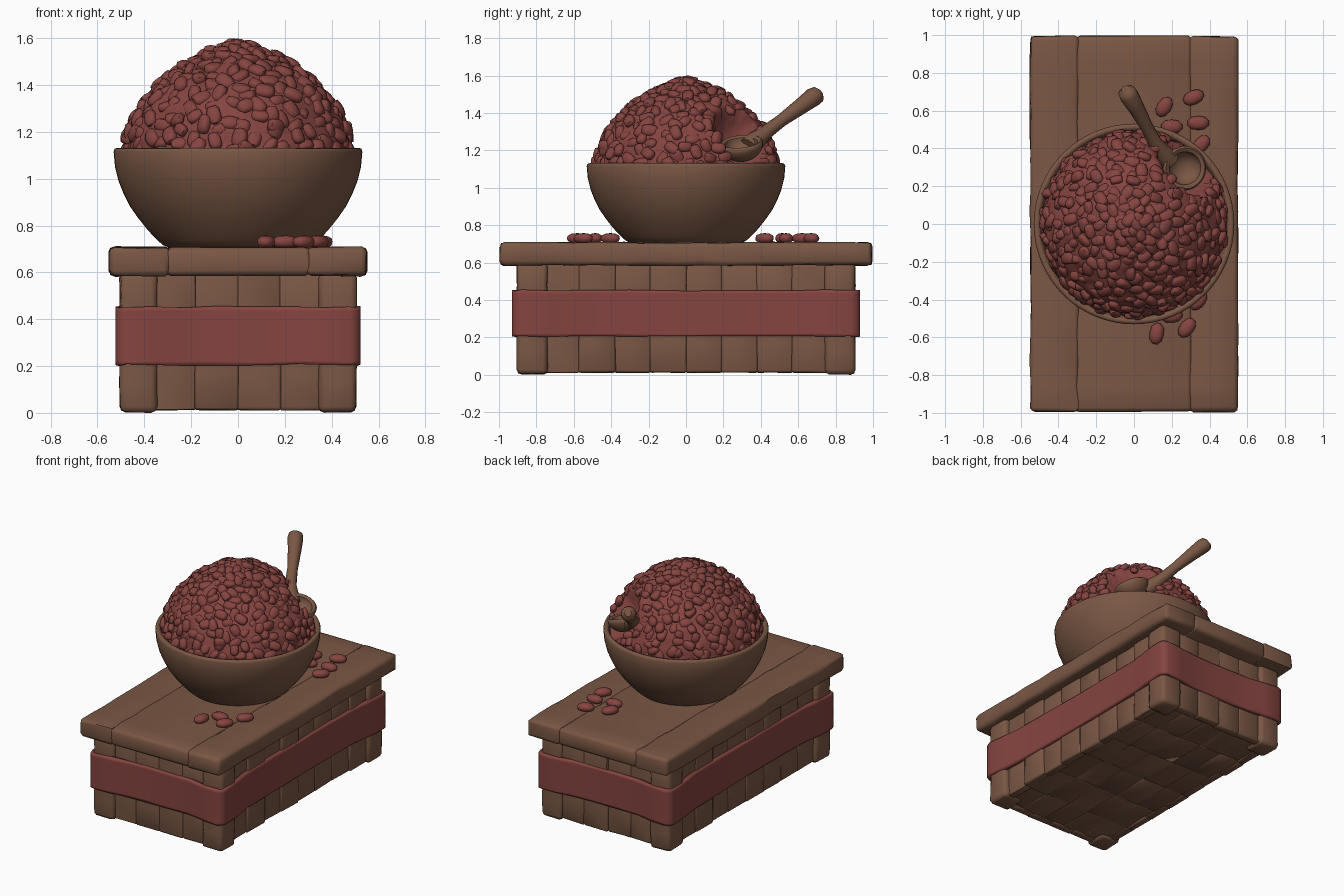
import bpy, bmesh, math, random
from mathutils import Vector, Matrix, noise

if "Cube" in bpy.data.objects:
    bpy.data.objects.remove(bpy.data.objects["Cube"])

random.seed(4)

def material(name, rgb):
    m = bpy.data.materials.new(name)
    m.diffuse_color = (*rgb, 1)
    m.use_nodes = True
    m.node_tree.nodes["Principled BSDF"].inputs["Base Color"].default_value = m.diffuse_color
    return m

WOOD = material("warm brown wood", (0.195, 0.096, 0.058))
RED = material("bean red", (0.235, 0.058, 0.051))

def finish(bm, name, mat, angle=40):
    me = bpy.data.meshes.new(name)
    bmesh.ops.recalc_face_normals(bm, faces=bm.faces)
    bm.to_mesh(me)
    bm.free()
    ob = bpy.data.objects.new(name, me)
    bpy.context.collection.objects.link(ob)
    me.materials.append(mat)
    smooth(ob, angle)
    return ob

def smooth(ob, angle=40):
    bpy.ops.object.select_all(action='DESELECT')
    ob.select_set(True)
    bpy.context.view_layer.objects.active = ob
    bpy.ops.object.shade_smooth_by_angle(angle=math.radians(angle))

def plank(name, lo, hi, bevel=0.018, cuts=0, wear=0.003):
    """Worn box: rounded edges, sliced along its length and jittered."""
    lo, hi = Vector(lo), Vector(hi)
    bm = bmesh.new()
    bmesh.ops.create_cube(bm, size=1)
    for v in bm.verts:
        v.co = Vector((v.co[i] * (hi - lo)[i] + (lo + hi)[i] / 2 for i in range(3)))
    bmesh.ops.bevel(bm, geom=bm.edges[:], offset=bevel, segments=2, profile=0.5, affect='EDGES')
    axis = max(range(3), key=lambda i: (hi - lo)[i])
    n = Vector([float(i == axis) for i in range(3)])
    for k in range(1, cuts + 1):
        bmesh.ops.bisect_plane(bm, geom=bm.verts[:] + bm.edges[:] + bm.faces[:],
                               plane_co=lo.lerp(hi, k / (cuts + 1)), plane_no=n)
    for v in bm.verts:
        v.co += Vector((random.uniform(-wear, wear) for _ in range(3)))
    return finish(bm, name, WOOD, 60)

def lathe(name, profile, segs, mat, matrix=Matrix()):
    bm = bmesh.new()
    vs = [bm.verts.new((r, 0, z)) for r, z in profile]
    es = [bm.edges.new(p) for p in zip(vs, vs[1:])]
    bmesh.ops.spin(bm, geom=vs + es, axis=(0, 0, 1), cent=(0, 0, 0),
                   angle=math.tau, steps=segs, use_merge=True)
    bmesh.ops.remove_doubles(bm, verts=bm.verts[:], dist=0.0005)
    bm.transform(matrix)
    return finish(bm, name, mat, 60)

# Table top: three long planks
for i, (a, b) in enumerate([(-0.55, -0.29), (-0.308, 0.308), (0.29, 0.55)]):
    plank(f"top_plank_{i}", (a, -0.995, 0.585), (b, 0.995, 0.708), 0.024, 14, 0.004)

# Corner legs
for sx in (-1, 1):
    for sy in (-1, 1):
        x, y = sorted((sx * 0.505, sx * 0.345)), sorted((sy * 0.905, sy * 0.74))
        plank("corner_leg", (x[0], y[0], 0.003), (x[1], y[1], 0.6), 0.025, 4)

# Upright boards on all four sides
def depth(s, d):
    d += random.uniform(-0.008, 0.008)
    return sorted((s * d, s * (d - 0.06)))

for s in (-1, 1):
    for k in range(4):
        x = -0.36 + 0.18 * k
        y = depth(s, 0.88)
        plank("end_board", (x - 0.003, y[0], 0.012), (x + 0.183, y[1], 0.6), 0.012, 3)
    for k in range(8):
        y = -0.76 + 0.19 * k
        x = depth(s, 0.475)
        plank("side_board", (x[0], y - 0.003, 0.012), (x[1], y + 0.193, 0.6), 0.012, 3)

# Underside boards
for k in range(5):
    for j in range(6):
        x, y = -0.45 + 0.18 * k, -0.86 + 0.2867 * j
        z = 0.018 + random.uniform(-0.003, 0.003)
        plank("floor_board", (x - 0.006, y - 0.006, z), (x + 0.186, y + 0.293, 0.07), 0.008)

# Cloth band: follows the legs outward and dips in along the boards
quarter = [(0.49, 0.0), (0.491, 0.3), (0.495, 0.6), (0.512, 0.73), (0.524, 0.88),
           (0.513, 0.915), (0.48, 0.931), (0.36, 0.922), (0.24, 0.902), (0.1, 0.898)]
loop = quarter + [(-x, y) for x, y in quarter[::-1]]
loop += [(x, -y) for x, y in loop[::-1] if y > 0]
bm = bmesh.new()
rows = []
for z in (0.205, 0.22, 0.33, 0.435, 0.452):
    edge = 0.004 if abs(z - 0.33) > 0.11 else 0
    rows.append([bm.verts.new((x, y, z + random.uniform(-edge, edge))) for x, y in loop])
for a, b in zip(rows, rows[1:]):
    for i in range(len(loop)):
        j = (i + 1) % len(loop)
        bm.faces.new((a[i], a[j], b[j], b[i]))
band = finish(bm, "cloth_band", RED, 50)
mod = band.modifiers.new("thickness", 'SOLIDIFY')
mod.thickness, mod.offset = 0.03, -1

# Serving bowl
lathe("bowl", [(0, 0.704), (0.29, 0.704), (0.32, 0.716), (0.345, 0.738), (0.385, 0.78), (0.425, 0.83),
               (0.46, 0.88), (0.488, 0.935), (0.51, 0.99), (0.525, 1.05), (0.531, 1.115),
               (0.527, 1.128), (0.514, 1.132), (0.498, 1.126), (0.49, 1.09), (0.48, 1.06),
               (0, 1.06)], 64, WOOD)

# Heap of beans: lumpy rounded cone with a scooped hollow beside the spoon
SCOOP, SCOOP_R = Vector((0.30, 0.325, 1.285)), 0.185
CORE = Vector((0, 0, 1.08))

def heap_point(t, p):
    r = 0.477 * math.sin(t) ** 1.36
    co = Vector((r * math.cos(p), r * math.sin(p), 1.09 + 0.472 * math.cos(t)))
    inside = False
    while (co - SCOOP).length < SCOOP_R and co.z > 1.10:
        co = co.lerp(CORE, 0.02)
        inside = True
    return co, inside

bm = bmesh.new()
N, M = 90, 34
grid = [[bm.verts.new(heap_point(math.pi / 2 * i / M, math.tau * j / N)[0])
         for j in range(N)] for i in range(1, M + 1)]
top = bm.verts.new(heap_point(0, 0)[0])
for j in range(N):
    k = (j + 1) % N
    bm.faces.new((top, grid[0][j], grid[0][k]))
    for a, b in zip(grid, grid[1:]):
        bm.faces.new((a[j], b[j], b[k], a[k]))
for v in bm.verts:
    v.co += (v.co - CORE).normalized() * (0.016 * noise.noise(v.co * 22) + 0.009)
finish(bm, "bean_heap", RED, 80)

def add_bean(bm, co, normal, spin, size, square=3.2, subdivisions=2):
    rot = normal.to_track_quat('Z', 'Y').to_matrix().to_4x4()
    m = Matrix.Translation(co) @ rot @ Matrix.Rotation(spin, 4, 'Z') @ Matrix.Diagonal((*size, 1))
    made = bmesh.ops.create_icosphere(bm, subdivisions=subdivisions, radius=1)
    for v in made["verts"]:
        # squared-off ellipsoid for a chunky bean
        c = v.co.copy()
        v.co = m @ (c / (sum(abs(a) ** square for a in c) ** (1 / square)))

bm = bmesh.new()
COUNT = 310
for i in range(COUNT):
    t = math.acos(1 - 0.97 * (i + 0.3) / COUNT) + random.uniform(-0.03, 0.03)
    p = i * 2.39996 + random.uniform(-0.08, 0.08)
    co, inside = heap_point(abs(t), p)
    if inside or (co - Vector((0.27, 0.295, 1.2))).length < 0.15:
        continue
    n = Vector((math.sin(t) * math.cos(p), math.sin(t) * math.sin(p), math.cos(t) + 0.15))
    n += Vector((random.uniform(-0.5, 0.5) for _ in range(3)))
    s = random.uniform(0.85, 1.15)
    add_bean(bm, co + n.normalized() * random.uniform(-0.006, 0.014), n,
             random.uniform(0, 6.28), (0.039 * s, 0.028 * s, 0.021 * s), 4)
finish(bm, "heap_beans", RED, 50)

# Loose beans on the table
bm = bmesh.new()
for x, y, a in [(0.12, -0.58, 1.4), (0.28, -0.55, 0.9), (0.2, -0.485, 0.1), (0.34, -0.405, 0.9),
                (0.16, 0.62, 1.0), (0.315, 0.67, 0.4), (0.34, 0.535, 0.0), (0.2, 0.515, 0.0),
                (0.355, 0.42, 0.8)]:
    add_bean(bm, Vector((x, y, 0.73)), Vector((0, 0, 1)), a, (0.058, 0.038, 0.028), 2.3)
finish(bm, "loose_beans", RED, 50)

# Spoon bowl: tilted hollow cup
tilt = Vector((0.33, -0.1, 1)).to_track_quat('Z', 'Y').to_matrix().to_4x4()
arc = [math.pi / 2 * i / 8 for i in range(9)]
cup = [(0.118 * math.sin(a), -0.1 * math.cos(a)) for a in arc] + [(0.108, 0.008)]
cup += [(0.088 * math.sin(a), -0.07 * math.cos(a)) for a in arc[::-1]]
lathe("spoon_bowl", cup, 32, WOOD, Matrix.Translation((0.27, 0.295, 1.24)) @ tilt)

# Spoon handle: tapered tube flaring at the tip
cu = bpy.data.curves.new("spoon_handle", 'CURVE')
cu.dimensions, cu.bevel_depth, cu.bevel_resolution = '3D', 1, 4
cu.use_fill_caps = True
path = [(0.19, 0.335, 1.215, 0.055), (0.155, 0.37, 1.25, 0.053), (0.115, 0.425, 1.295, 0.038),
        (0.07, 0.51, 1.36, 0.034), (0.01, 0.62, 1.44, 0.044), (-0.027, 0.68, 1.485, 0.051),
        (-0.041, 0.705, 1.50, 0.046), (-0.048, 0.718, 1.51, 0.022)]
sp = cu.splines.new('POLY')
sp.points.add(len(path) - 1)
for pt, (x, y, z, r) in zip(sp.points, path):
    pt.co, pt.radius = (x, y, z, 1), r
handle = bpy.data.objects.new("spoon_handle", cu)
bpy.context.collection.objects.link(handle)
cu.materials.append(WOOD)
bpy.ops.object.select_all(action='DESELECT')
handle.select_set(True)
bpy.context.view_layer.objects.active = handle
bpy.ops.object.convert(target='MESH')
smooth(bpy.context.view_layer.objects.active, 60)
